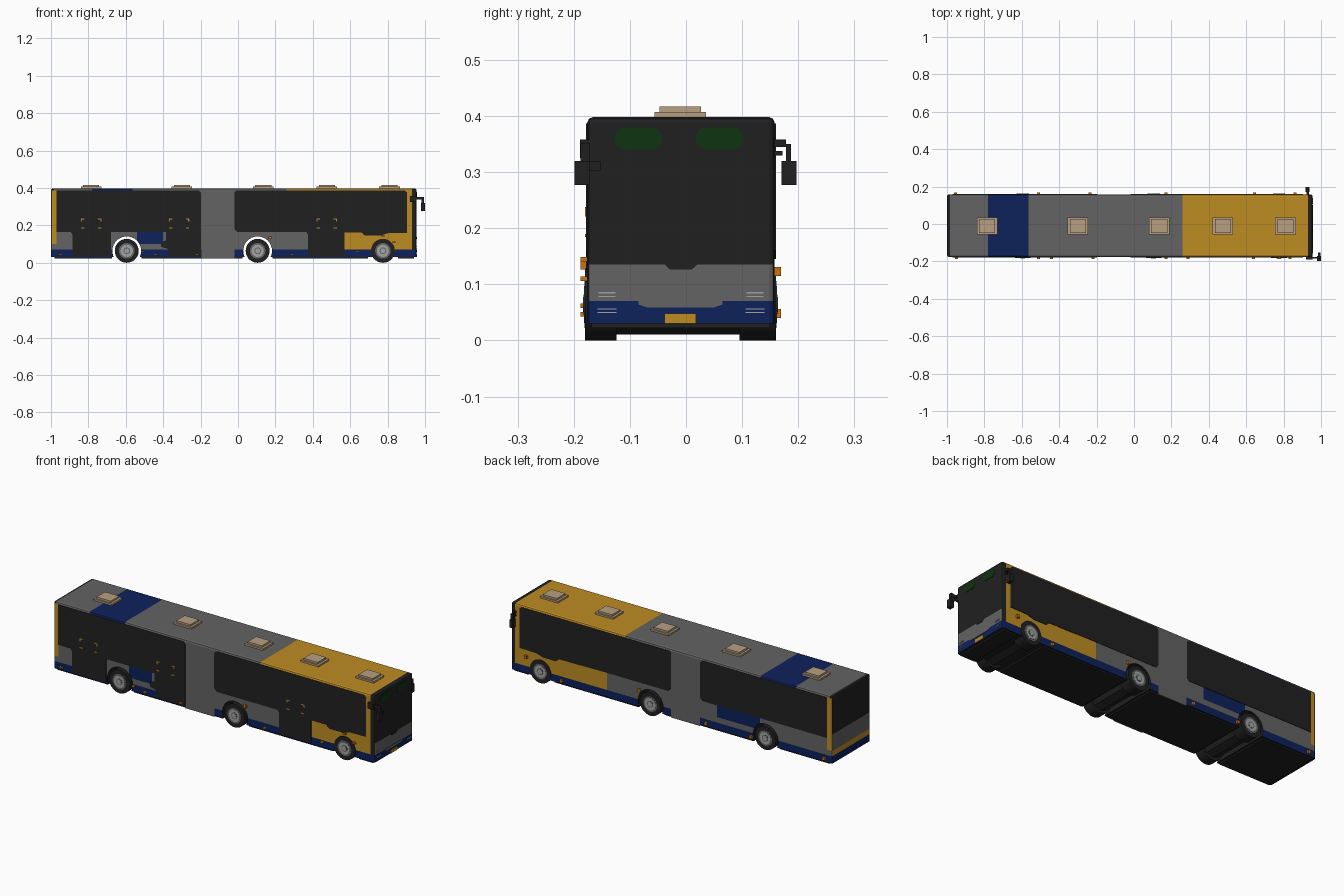
import bpy, bmesh, math
from mathutils import Vector

cube = bpy.data.objects.get("Cube")
if cube:
    bpy.data.objects.remove(cube, do_unlink=True)

COLORS = {
    "grey": (0.125, 0.125, 0.125), "black": (0.0145, 0.0145, 0.0145),
    "gold": (0.51, 0.265, 0.016), "blue": (0.004, 0.015, 0.105),
    "tan": (0.48, 0.35, 0.22), "green": (0.0044, 0.034, 0.0050),
    "orange": (0.60, 0.17, 0.006), "light_grey": (0.36, 0.37, 0.37),
}
NAMES = list(COLORS)
MATS = {}
for n, c in COLORS.items():
    m = bpy.data.materials.new(n)
    m.use_nodes = True
    m.diffuse_color = (*c, 1)
    m.node_tree.nodes["Principled BSDF"].inputs["Base Color"].default_value = (*c, 1)
    MATS[n] = m

Y0, Y1, YC = -0.176, 0.158, -0.009      # body sides and centre line
WHEELS = (-0.595, 0.105, 0.775)
AXLE_Z = 0.064


def finish(name, bm, mats):
    bmesh.ops.recalc_face_normals(bm, faces=bm.faces)
    me = bpy.data.meshes.new(name)
    bm.to_mesh(me)
    bm.free()
    for m in mats:
        me.materials.append(MATS[m])
    ob = bpy.data.objects.new(name, me)
    bpy.context.collection.objects.link(ob)
    return ob


def add_box(bm, lo, hi):
    vs = bmesh.ops.create_cube(bm, size=1)["verts"]
    for v in vs:
        v.co = Vector([lo[i] if v.co[i] < 0 else hi[i] for i in range(3)])


def boxes(name, mat, items):
    bm = bmesh.new()
    for lo, hi in items:
        add_box(bm, lo, hi)
    return finish(name, bm, [mat])


def plate(name, mat, pts, axis, a, b):
    """Flat polygon extruded from a to b along y (points x,z) or x (points y,z)."""
    bm = bmesh.new()
    co = (lambda p, t: (p[0], t, p[1])) if axis == "y" else (lambda p, t: (t, p[0], p[1]))
    f = bm.faces.new([bm.verts.new(co(p, a)) for p in pts])
    new = bmesh.ops.extrude_face_region(bm, geom=[f])["geom"]
    shift = (0, b - a, 0) if axis == "y" else (b - a, 0, 0)
    bmesh.ops.translate(bm, vec=shift, verts=[g for g in new if isinstance(g, bmesh.types.BMVert)])
    return finish(name, bm, [mat])


def drum(bm, x, z, r, ya, yb, seg=28):
    vs = bmesh.ops.create_cone(bm, cap_ends=True, segments=seg, radius1=r, radius2=r, depth=1)["verts"]
    for v in vs:
        v.co = Vector((x + v.co.x, (ya + yb) / 2 + v.co.z * (yb - ya), z + v.co.y))


def drums(name, mat, items, seg=28):
    bm = bmesh.new()
    for it in items:
        drum(bm, *it, seg)
    ob = finish(name, bm, [mat])
    bpy.ops.object.select_all(action="DESELECT")
    ob.select_set(True)
    bpy.context.view_layer.objects.active = ob
    bpy.ops.object.shade_smooth_by_angle(angle=math.radians(35))
    return ob


# Body paint scheme by position and facing
def roof_color(x):
    if x > 0.93 or x < -0.985:
        return "black"
    if x > 0.26:
        return "gold"
    return "blue" if -0.78 < x < -0.565 else "grey"


def paint(c, n):
    x, y, z = c
    if n.z < -0.5:
        return "black"
    if n.x < -0.6:                                   # rear end
        return "black" if z > 0.19 else "grey" if z > 0.10 else "gold" if z > 0.07 else "blue"
    if z > 0.387:
        return roof_color(x)
    if x > 0.93:                                     # front cap
        return "blue" if z < 0.07 else "grey" if z < 0.135 and n.x > 0.6 else "black"
    if -0.195 < x < -0.02:
        return "grey"
    if z < 0.07:
        return "blue"
    if x < -0.97 and z > 0.10:
        return "gold"
    if x > (0.57 if y < 0 else 0.37):
        return "gold"
    lo, hi = (-0.54, -0.40) if y < 0 else (-0.56, -0.30)
    return "blue" if lo < x < hi and 0.10 < z < 0.165 else "grey"


# Body shell with bevelled upper and corner edges
bm = bmesh.new()
add_box(bm, (-1.0, Y0, 0.03), (0.955, Y1, 0.398))
edges = [e for e in bm.edges if max(v.co.z for v in e.verts) > 0.1]
bmesh.ops.bevel(bm, geom=edges, offset=0.010, segments=2, profile=0.5, affect="EDGES")
cuts = [((x, 0, 0), (1, 0, 0)) for x in (-0.985, -0.97, -0.78, -0.565, -0.56, -0.54, -0.40, -0.30,
                                         -0.195, -0.02, 0.26, 0.37, 0.57, 0.93)]
cuts += [((0, 0, z), (0, 0, 1)) for z in (0.07, 0.10, 0.135, 0.165, 0.19, 0.387)]
for co, no in cuts:
    bmesh.ops.bisect_plane(bm, geom=bm.verts[:] + bm.edges[:] + bm.faces[:], plane_co=co, plane_no=no)
bm.normal_update()
for f in bm.faces:
    f.material_index = NAMES.index(paint(f.calc_center_median(), f.normal))
body = finish("body", bm, NAMES)

# Wheel arches cut right through
cutter = drums("arch_cutter", "black", [(x, AXLE_Z, 0.077, -0.3, 0.3) for x in WHEELS], 32)
cutter.hide_render = True
mod = body.modifiers.new("arches", "BOOLEAN")
mod.operation, mod.solver, mod.object = "DIFFERENCE", "EXACT", cutter
mod.material_mode = "TRANSFER"
bpy.context.view_layer.objects.active = body
bpy.ops.object.modifier_apply(modifier=mod.name)
bpy.data.objects.remove(cutter, do_unlink=True)

# Lower edge of the middle section, and underbody
boxes("middle_skirt", "grey", [((-0.195, Y0, 0.023), (-0.02, Y0 + 0.006, 0.04)),
                               ((-0.195, Y1 - 0.006, 0.023), (-0.02, Y1, 0.04))])
boxes("underbody", "black", [((a, Y0 + 0.008, 0.022), (b, Y1 - 0.008, 0.034))
                             for a, b in ((-0.98, -0.675), (-0.515, 0.025), (0.185, 0.695), (0.855, 0.94))])

# Door-side glazing with doors running down to the sill
rear_door_side = [(-0.97, 0.387), (-0.21, 0.387), (-0.197, 0.375), (-0.197, 0.036), (-0.37, 0.036),
                  (-0.375, 0.075), (-0.41, 0.085), (-0.415, 0.11), (-0.385, 0.12), (-0.385, 0.165),
                  (-0.678, 0.165), (-0.678, 0.036), (-0.885, 0.036), (-0.885, 0.15), (-0.895, 0.165),
                  (-0.97, 0.165)]
front_door_side = [(-0.02, 0.375), (-0.008, 0.387), (0.89, 0.387), (0.903, 0.377), (0.903, 0.16),
                   (0.80, 0.158), (0.76, 0.145), (0.68, 0.145), (0.66, 0.162), (0.57, 0.162),
                   (0.57, 0.036), (0.375, 0.036), (0.375, 0.15), (0.365, 0.165), (-0.005, 0.165), (-0.02, 0.18)]
plate("rear_glazing_right", "black", rear_door_side, "y", Y0 + 0.001, Y0 - 0.002)
plate("front_glazing_right", "black", front_door_side, "y", Y0 + 0.001, Y0 - 0.002)

# Plain-side glazing
rear_plain = [(-0.97, 0.387), (-0.21, 0.387), (-0.197, 0.375), (-0.197, 0.18), (-0.212, 0.165), (-0.97, 0.165)]
front_plain = front_door_side[:10] + [(0.42, 0.165)] + front_door_side[14:]
plate("rear_glazing_left", "black", rear_plain, "y", Y1 - 0.001, Y1 + 0.002)
plate("front_glazing_left", "black", front_plain, "y", Y1 - 0.001, Y1 + 0.002)

# Door button corner marks
marks = []
for cx in (-0.785, -0.315, 0.475):
    for s in (-1, 1):
        for z in (0.187, 0.235):
            x = cx + s * 0.045
            marks.append(((x - 0.009, Y0 - 0.004, z - 0.003), (x + 0.009, Y0, z + 0.003)))
            if z > 0.2:
                x += s * 0.007
                marks.append(((x - 0.003, Y0 - 0.004, z - 0.014), (x + 0.003, Y0, z)))
boxes("door_marks", "gold", marks)

# Front details: windscreen dip, displays, bumper, plate and lamps
XF = 0.955
plate("windscreen_dip", "black", [(-0.04, 0.137), (-0.028, 0.126), (0.01, 0.126), (0.022, 0.137)],
      "x", XF - 0.001, XF + 0.002)
for i, cy in enumerate((-0.085, 0.06)):
    pts = []
    for k in range(16):
        t = 2 * math.pi * (k + 0.5) / 16
        pts.append((cy + math.copysign(0.023, math.cos(t)) + 0.020 * math.cos(t), 0.36 + 0.020 * math.sin(t)))
    plate("destination_display_%d" % (i + 1), "green", pts, "x", XF - 0.001, XF + 0.002)
plate("bumper_center", "grey", [(-0.085, 0.071), (-0.085, 0.064), (-0.07, 0.059), (0.05, 0.059),
                                (0.065, 0.064), (0.065, 0.071)], "x", XF - 0.001, XF + 0.002)
boxes("front_plate", "gold", [((XF, -0.038, 0.03), (XF + 0.003, 0.018, 0.048))])
strips = []
for s in (-1, 1):
    for z, w in ((0.050, 0.017), (0.056, 0.017), (0.078, 0.015), (0.085, 0.015)):
        cy = YC + s * 0.132
        strips.append(((XF, cy - w, z - 0.001), (XF + 0.002, cy + w, z + 0.001)))
boxes("headlight_strips", "light_grey", strips)

# Orange side marker lamps
lamps = []
for x, z, h in ((-0.95, 0.047, .004), (-0.51, 0.062, .004), (-0.44, 0.047, .004), (-0.22, 0.047, .004),
                (0.17, 0.134, .008), (0.29, 0.047, .004), (0.64, 0.062, .004), (0.775, 0.145, .004),
                (0.835, 0.11, .004)):
    lamps.append(((x - 0.008, Y0 - 0.012, z - h), (x + 0.008, Y0, z + h)))
for x, z in ((-0.955, 0.048), (-0.51, 0.048), (-0.235, 0.048), (0.17, 0.123), (0.645, 0.048), (0.86, 0.123)):
    lamps.append(((x - 0.008, Y1, z - 0.008), (x + 0.008, Y1 + 0.011, z + 0.008)))
boxes("marker_lamps", "orange", lamps)

# Roof hatches in two tiers
HATCHES = (-0.785, -0.30, 0.135, 0.475, 0.81)
boxes("roof_hatch_base", "tan", [((x - 0.055, -0.056, 0.396), (x + 0.055, 0.036, 0.407)) for x in HATCHES])
boxes("roof_hatch_lid", "tan", [((x - 0.043, -0.047, 0.405), (x + 0.043, 0.027, 0.417)) for x in HATCHES])

# Wheels with rims, hubs and axle housings
sides = ((-0.180, -0.124, -1), (0.160, 0.095, 1))
for part, mat, r, proud in (("tyres", "black", 0.064, 0.0), ("rims", "grey", 0.042, 0.001),
                            ("hubs", "light_grey", 0.033, 0.002), ("hub_rings", "grey", 0.018, 0.003),
                            ("hub_caps", "light_grey", 0.013, 0.004)):
    drums(part, mat, [(x, AXLE_Z, r, min(a + s * proud, b), max(a + s * proud, b))
                      for x in WHEELS for a, b, s in sides])
drums("axle_housings", "black", [(x, AXLE_Z, 0.053, -0.126, 0.097) for x in WHEELS], 8)

# Mirrors: long arm on the door side, short bracket on the other
boxes("mirror_right", "black", [((0.92, -0.189, 0.325), (0.955, -0.165, 0.358)),
                                ((0.94, -0.184, 0.338), (0.995, -0.176, 0.352)),
                                ((0.982, -0.188, 0.31), (0.995, -0.172, 0.352)),
                                ((0.978, -0.199, 0.277), (1.0, -0.172, 0.32)),
                                ((0.984, -0.174, 0.303), (0.996, -0.152, 0.32))])
boxes("mirror_left", "black", [((0.922, 0.155, 0.345), (0.936, 0.178, 0.358)),
                               ((0.922, 0.155, 0.330), (0.936, 0.172, 0.338)),
                               ((0.922, 0.178, 0.315), (0.936, 0.187, 0.350)),
                               ((0.918, 0.170, 0.277), (0.938, 0.197, 0.320))])
